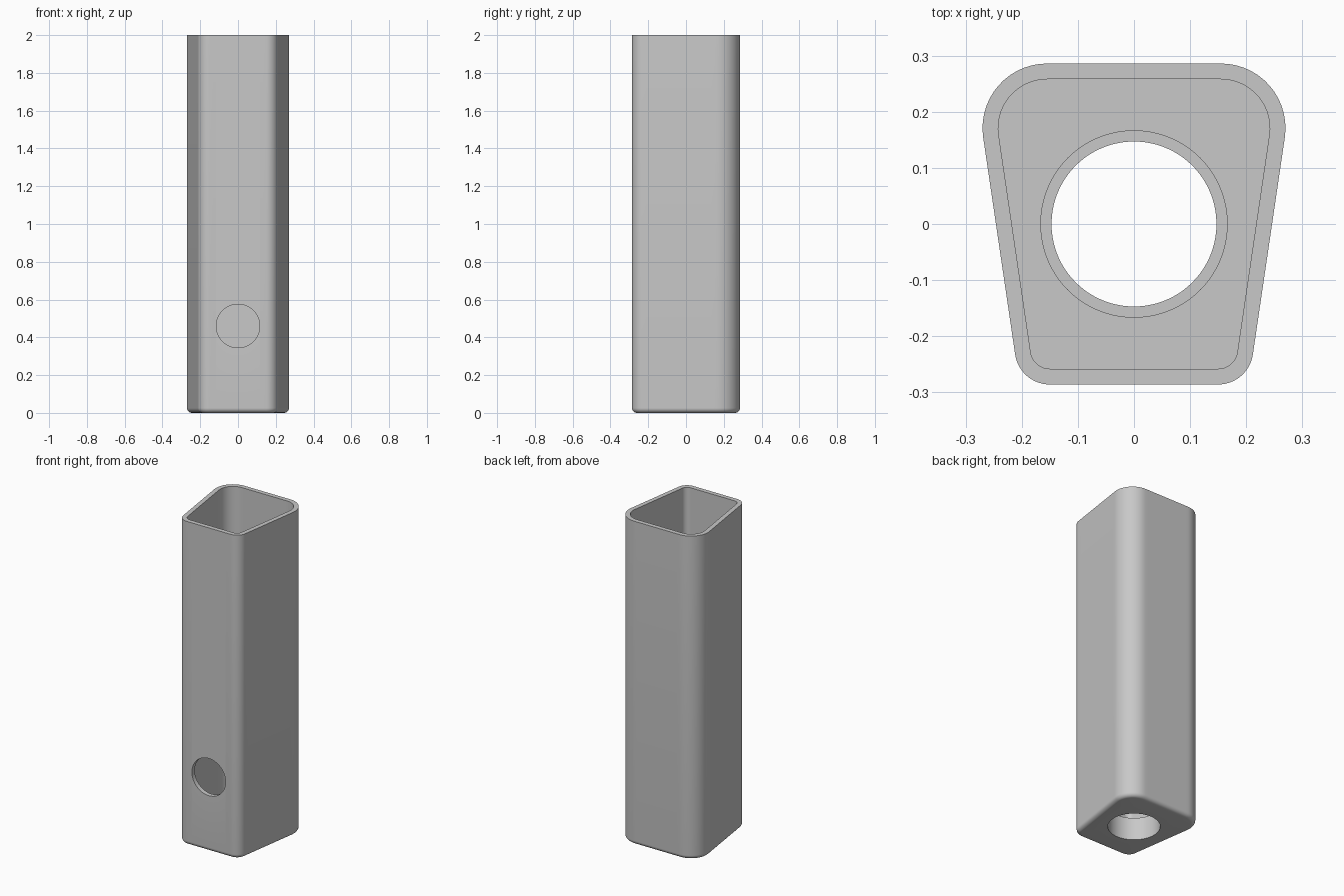
import bpy
import bmesh
import math
from mathutils import Vector

if "Cube" in bpy.data.objects:
    bpy.data.objects.remove(bpy.data.objects["Cube"], do_unlink=True)

HEIGHT, WALL, FILLET = 2.0, 0.028, 0.026
BORE, BOSS, BOSS_TOP = 0.147, 0.167, 0.14
TAPER = math.radians(8.3)          # lean of the side walls in plan
ARC_STEPS, SIDE_STEPS = 14, 18

grey = bpy.data.materials.new("light_grey")
grey.use_nodes = True
colour = (0.58, 0.58, 0.58, 1)
grey.diffuse_color = colour
grey.node_tree.nodes["Principled BSDF"].inputs["Base Color"].default_value = colour


def section(inset):
    """Rounded trapezoid outline, offset inwards, counter-clockwise."""
    right, left = -TAPER, math.pi + TAPER
    back, front = math.pi / 2, math.pi * 1.5
    corners = [
        (0.155, 0.171, 0.115, right, back),
        (-0.155, 0.171, 0.115, back, left),
        (-0.150, -0.2235, 0.0625, left, front),
        (0.150, -0.2235, 0.0625, front, math.tau + right),
    ]
    arcs = []
    for x, y, r, a, b in corners:
        angles = [a + (b - a) * i / ARC_STEPS for i in range(ARC_STEPS + 1)]
        arcs.append([Vector((x, y)) + (r - inset) * Vector((math.cos(t), math.sin(t)))
                     for t in angles])
    points = []
    for i, arc in enumerate(arcs):
        following = arcs[(i + 1) % 4][0]
        points += arc
        points += [arc[-1].lerp(following, k / SIDE_STEPS) for k in range(1, SIDE_STEPS)]
    return points


def circle(radius):
    """Circle whose points line up radially with the outline."""
    return [p.normalized() * radius for p in section(0)]


# Closed loft: underside, rounded foot, outer wall, rim, inner wall, floor, boss, bore
rings = [(circle(BORE), 0)]
for i in range(9):
    t = math.pi / 2 * i / 8
    rings.append((section(FILLET * (1 - math.sin(t))), FILLET * (1 - math.cos(t))))
rings += [
    (section(0), HEIGHT),
    (section(WALL), HEIGHT),
    (section(WALL), WALL),
    (circle(BOSS), WALL),
    (circle(BOSS), BOSS_TOP),
    (circle(BORE), BOSS_TOP),
]

bm = bmesh.new()
loops = [[bm.verts.new((p.x, p.y, z)) for p in pts] for pts, z in rings]
for i, lower in enumerate(loops):
    upper = loops[(i + 1) % len(loops)]
    for j in range(len(lower)):
        k = (j + 1) % len(lower)
        bm.faces.new((lower[j], lower[k], upper[k], upper[j]))
bmesh.ops.recalc_face_normals(bm, faces=bm.faces)
mesh = bpy.data.meshes.new("tapered_tube")
bm.to_mesh(mesh)
bm.free()
tube = bpy.data.objects.new("tapered_tube", mesh)
bpy.context.collection.objects.link(tube)
mesh.materials.append(grey)

# Round opening through the front wall only
bpy.ops.mesh.primitive_cylinder_add(vertices=64, radius=0.115, depth=0.2,
                                    location=(0, -0.3, 0.46),
                                    rotation=(math.pi / 2, 0, 0))
cutter = bpy.context.object
cutter.name = "front_hole_cutter"
cutter.hide_render = True
cutter.data.materials.append(grey)

bpy.ops.object.select_all(action="DESELECT")
tube.select_set(True)
bpy.context.view_layer.objects.active = tube
cut = tube.modifiers.new("front_hole", "BOOLEAN")
cut.operation = "DIFFERENCE"
cut.solver = "EXACT"
cut.object = cutter
bpy.ops.object.modifier_apply(modifier=cut.name)
bpy.data.objects.remove(cutter, do_unlink=True)

bpy.ops.object.shade_smooth_by_angle(angle=math.radians(30))
